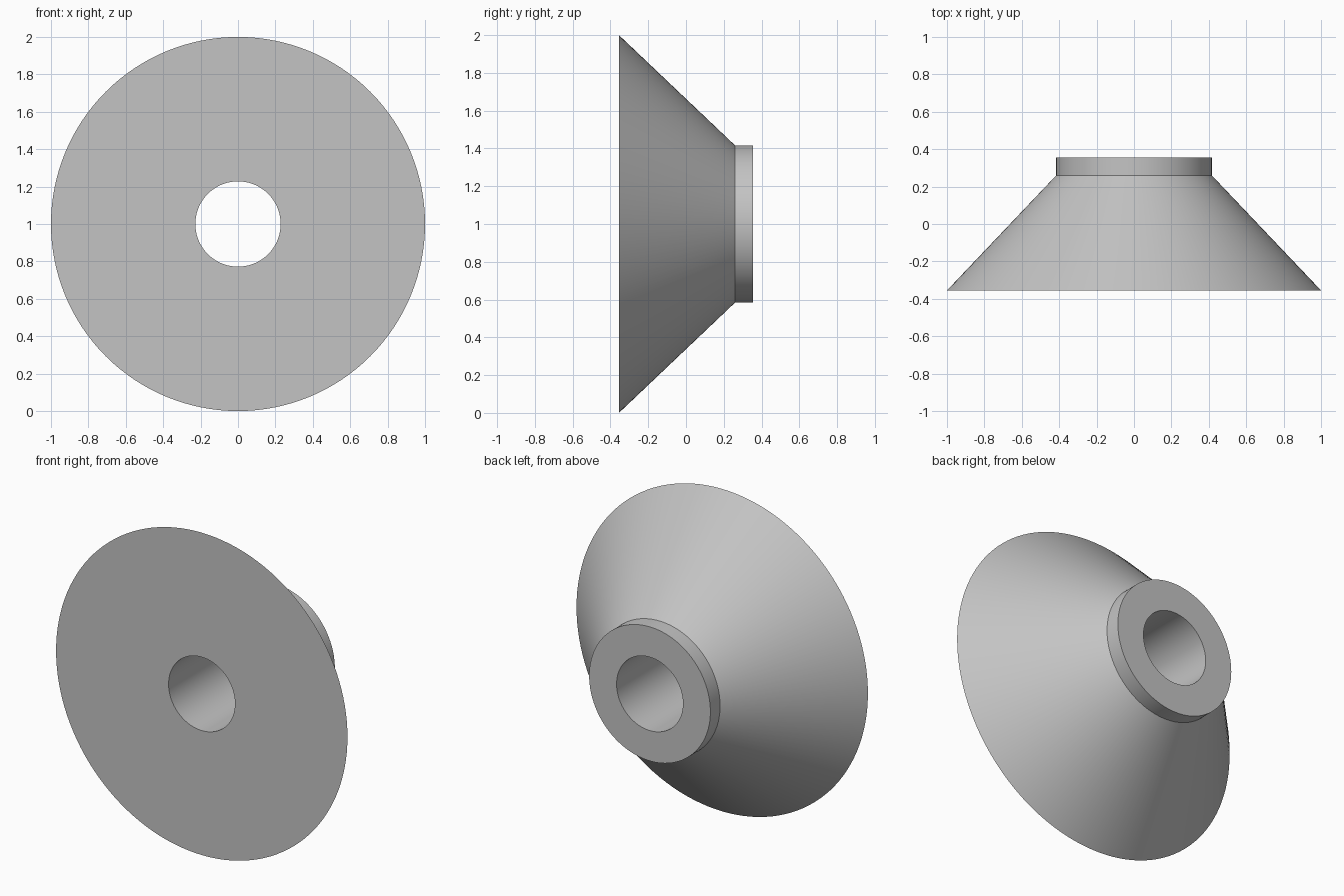
import bpy
import bmesh
from math import cos, sin, tau

cube = bpy.data.objects.get("Cube")
if cube:
    bpy.data.objects.remove(cube, do_unlink=True)

grey = bpy.data.materials.new("light_grey")
grey.use_nodes = True
colour = (0.55, 0.55, 0.55, 1)
grey.diffuse_color = colour
grey.node_tree.nodes["Principled BSDF"].inputs["Base Color"].default_value = colour

# Closed cross-section (radius, y): bore, wide front face, cone, collar, back face
SIDES = 128
BORE, COLLAR, RIM = 0.228, 0.416, 1.0
FRONT, SHOULDER, BACK = -0.355, 0.26, 0.355
profile = [(BORE, FRONT), (RIM, FRONT), (COLLAR, SHOULDER), (COLLAR, BACK), (BORE, BACK)]

# Revolve the section around the y axis
bm = bmesh.new()
rings = []
for radius, y in profile:
    angles = [tau * i / SIDES for i in range(SIDES)]
    rings.append([bm.verts.new((radius * cos(a), y, 1 + radius * sin(a))) for a in angles])
for k, ring in enumerate(rings):
    other = rings[(k + 1) % len(rings)]
    for i in range(SIDES):
        j = (i + 1) % SIDES
        bm.faces.new((ring[i], ring[j], other[j], other[i]))
bmesh.ops.recalc_face_normals(bm, faces=bm.faces)

mesh = bpy.data.meshes.new("conical_bushing")
bm.to_mesh(mesh)
bm.free()
mesh.materials.append(grey)
bushing = bpy.data.objects.new("conical_bushing", mesh)
bpy.context.collection.objects.link(bushing)

# Smooth round walls, crisp rims
bpy.ops.object.select_all(action="DESELECT")
bushing.select_set(True)
bpy.context.view_layer.objects.active = bushing
bpy.ops.object.shade_smooth_by_angle(angle=0.5)
